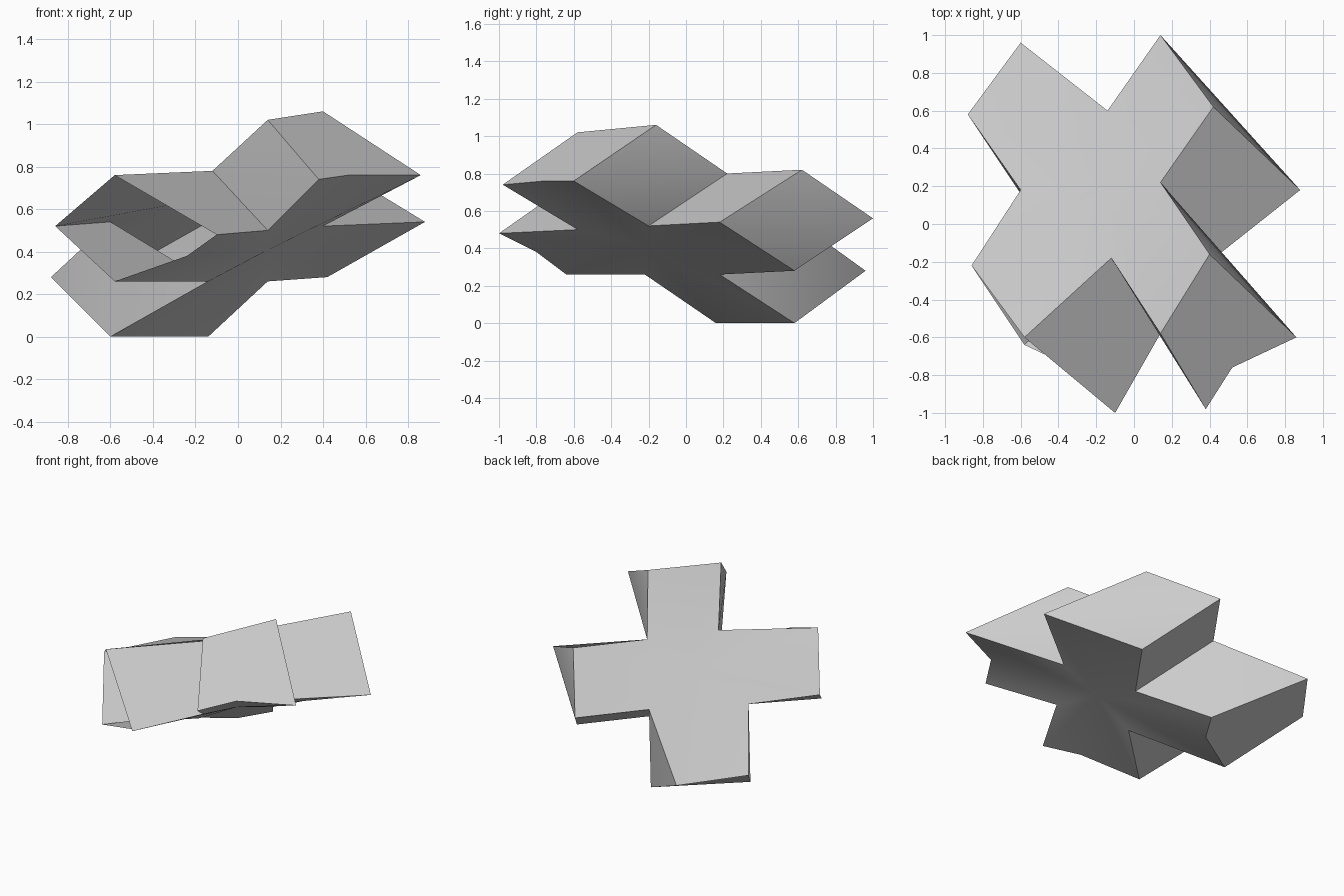
import bpy
import bmesh
from math import radians
from mathutils import Vector

default_cube = bpy.data.objects.get("Cube")
if default_cube:
    bpy.data.objects.remove(default_cube, do_unlink=True)

# Matching outlines of the upper and lower cross, in hundredths
UPPER = [(-12, -18, 78), (14, -58, 102), (40, -16, 106), (14, 22, 80),
         (42, 62, 82), (14, 100, 56), (-14, 60, 54), (-60, 96, 28),
         (-88, 58, 28), (-60, 18, 54), (-86, -22, 52), (-58, -60, 76)]
LOWER = [(14, -58, 50), (38, -98, 74), (86, -60, 76), (40, -20, 52),
         (88, 18, 54), (42, 58, 28), (14, 18, 26), (-14, 58, 0),
         (-60, 16, 0), (-14, -22, 26), (-58, -64, 26), (-10, -100, 48)]

# Corners where a lower arm tip bends inwards, keyed by wall
BENDS = {1: (52, -76, 76), 7: (-27, 37, 0), 10: (-24, -80, 38)}

# Long walls folded along a diagonal that stays convex
FOLD_FROM_START = {0, 6}
FOLD_FROM_END = {2, 4, 8}
OPEN_TIP = 10
DIMPLE = 0.02

bm = bmesh.new()


def add_corner(point):
    return bm.verts.new(Vector(point) / 100)


def add_middle(corners, sink):
    """Middle of the four inner corners, pushed into the body."""
    middle = sum((v.co for v in corners[::3]), Vector()) / 4
    return bm.verts.new(middle + Vector((0, 0, sink)))


upper = [add_corner(p) for p in UPPER]
lower = [add_corner(p) for p in LOWER]
bends = {wall: add_corner(p) for wall, p in BENDS.items()}
upper_middle = add_middle(upper, -DIMPLE)
lower_middle = add_middle(lower, DIMPLE)

for i in range(len(upper)):
    j = (i + 1) % len(upper)
    rim = [lower[i], bends[i], lower[j]] if i in bends else [lower[i], lower[j]]

    # Side wall, with one arm tip left open
    if i in FOLD_FROM_START:
        bm.faces.new((upper[i], lower[i], lower[j]))
        bm.faces.new((upper[i], lower[j], upper[j]))
    elif i in FOLD_FROM_END:
        bm.faces.new((upper[i], lower[i], upper[j]))
        bm.faces.new((lower[i], lower[j], upper[j]))
    elif i != OPEN_TIP:
        bm.faces.new([upper[i], *rim, upper[j]])

    # Upper and lower cross faces, fanned out from their middles
    bm.faces.new((upper_middle, upper[i], upper[j]))
    for first, second in zip(rim, rim[1:]):
        bm.faces.new((lower_middle, second, first))

mesh = bpy.data.meshes.new("tilted_cross")
bm.to_mesh(mesh)
bm.free()
cross = bpy.data.objects.new("tilted_cross", mesh)
bpy.context.collection.objects.link(cross)

# Plain grey material
grey = bpy.data.materials.new("light_grey")
grey.use_nodes = True
colour = (0.6, 0.6, 0.6, 1)
grey.diffuse_color = colour
grey.node_tree.nodes["Principled BSDF"].inputs["Base Color"].default_value = colour
mesh.materials.append(grey)

bpy.ops.object.select_all(action="DESELECT")
cross.select_set(True)
bpy.context.view_layer.objects.active = cross
bpy.ops.object.shade_smooth_by_angle(angle=radians(30))
